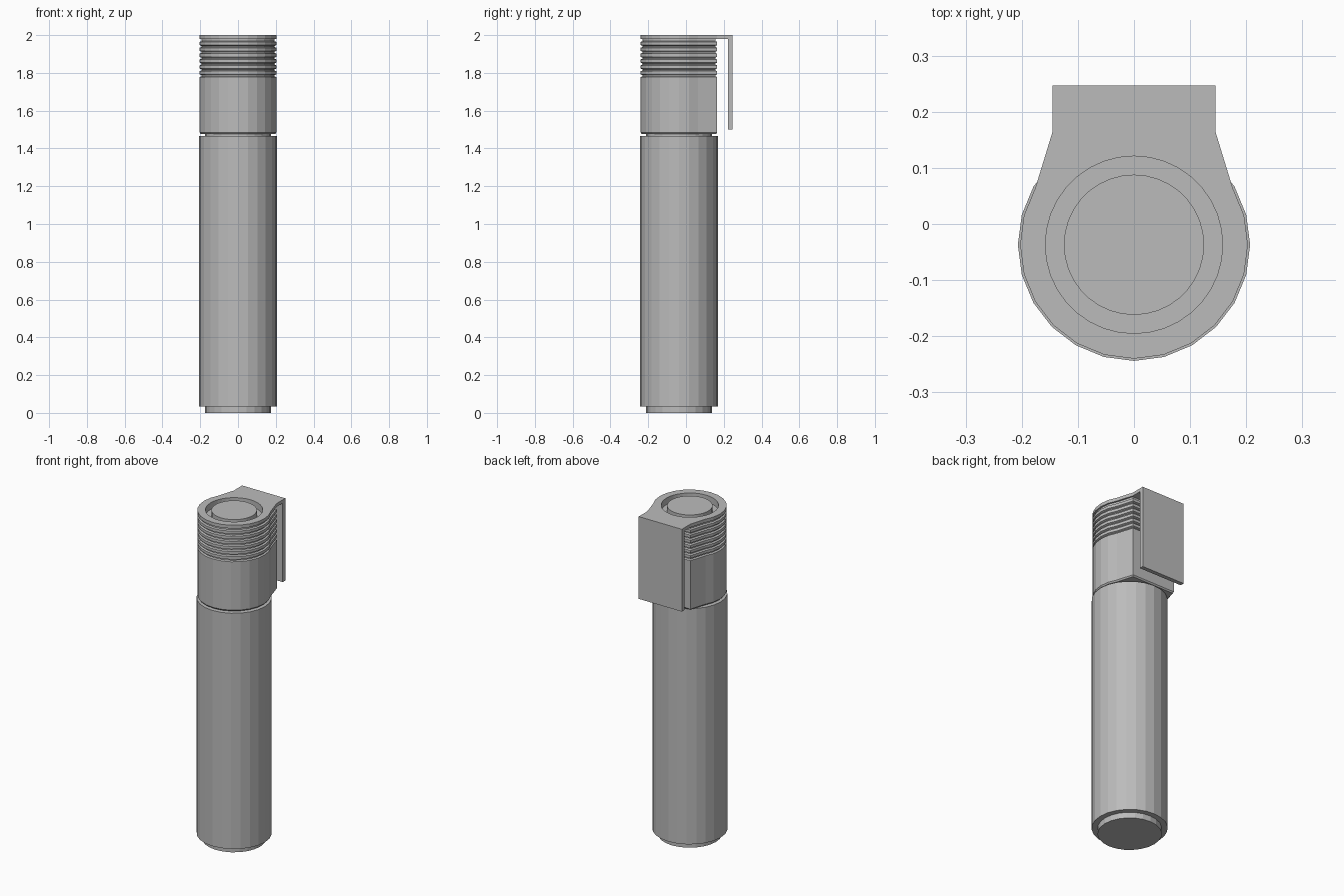
import bpy, bmesh
from math import radians, sin, cos

cube = bpy.data.objects.get("Cube")
if cube:
    bpy.data.objects.remove(cube, do_unlink=True)

AXIS_Y = -0.037      # centre line of the round body
CLIP_W = 0.145       # half width of the clip and the flat back
BACK_Y = 0.165       # flat back of the cap

grey = bpy.data.materials.new("grey")
grey.use_nodes = True
grey.diffuse_color = (0.5, 0.5, 0.5, 1)
grey.node_tree.nodes["Principled BSDF"].inputs["Base Color"].default_value = (0.5, 0.5, 0.5, 1)


def loft(name, outline, levels):
    """Stack scaled copies of an outline; levels are (scale, z) from bottom to top."""
    bm = bmesh.new()
    rings = [[bm.verts.new((x * s, AXIS_Y + (y - AXIS_Y) * s, z)) for x, y in outline]
             for s, z in levels]
    n = len(outline)
    for low, high in zip(rings, rings[1:]):
        for i in range(n):
            j = (i + 1) % n
            bm.faces.new((low[i], low[j], high[j], high[i]))
    bm.faces.new(rings[0][::-1])
    bm.faces.new(rings[-1])
    bmesh.ops.recalc_face_normals(bm, faces=bm.faces)
    mesh = bpy.data.meshes.new(name)
    bm.to_mesh(mesh)
    bm.free()
    mesh.materials.append(grey)
    obj = bpy.data.objects.new(name, mesh)
    bpy.context.collection.objects.link(obj)
    return obj


def arc(radius, start, end, step):
    return [(radius * cos(radians(a)), AXIS_Y + radius * sin(radians(a)))
            for a in range(start, end + 1, step)]


def circle(radius, step=15):
    return arc(radius, 0, 360 - step, step)


def cut(obj, cutter):
    mod = obj.modifiers.new("recess", 'BOOLEAN')
    mod.operation = 'DIFFERENCE'
    mod.solver = 'EXACT'
    mod.object = cutter
    bpy.context.view_layer.objects.active = obj
    bpy.ops.object.modifier_apply(modifier=mod.name)


# Round lower body with its foot and neck
loft("foot", circle(0.175), [(1, 0), (1, 0.036)])
loft("body", circle(0.207), [(1, 0.035), (1, 1.467)])
loft("neck", circle(0.175), [(1, 1.46), (1, 1.485)])

# Cap: round in front, tapering to a flat back, with grooves near the top
front_arc = arc(0.203, 150, 390, 15)
cap_outline = front_arc + [(CLIP_W, BACK_Y), (-CLIP_W, BACK_Y)]
levels = [(0.97, 1.476), (1, 1.484)]
groove_count, pitch = 7, 0.031
for i in range(groove_count):
    z = 1.778 + i * pitch
    levels += [(1, z), (0.95, z + 0.004), (0.95, z + 0.010), (1, z + 0.014)]
levels[-1] = (0.95, 1.981)
cap = loft("cap", cap_outline, levels)

# Top plate reaching back to the clip
plate = loft("top_plate", front_arc + [(CLIP_W, BACK_Y), (CLIP_W, 0.247),
                                       (-CLIP_W, 0.247), (-CLIP_W, BACK_Y)],
             [(1, 1.98), (1, 2.0)])

# Round recess with a button inside
cutter = loft("recess_cutter", circle(0.158, 10), [(1, 1.96), (1, 2.05)])
cutter.hide_render = True
for part in (cap, plate):
    cut(part, cutter)
bpy.data.objects.remove(cutter, do_unlink=True)
loft("button", circle(0.125, 10), [(1, 1.95), (1, 1.998)])

# Hanging clip behind the cap
loft("clip", [(-CLIP_W, 0.222), (CLIP_W, 0.222), (CLIP_W, 0.247), (-CLIP_W, 0.247)],
     [(1, 1.5), (1, 1.981)])
